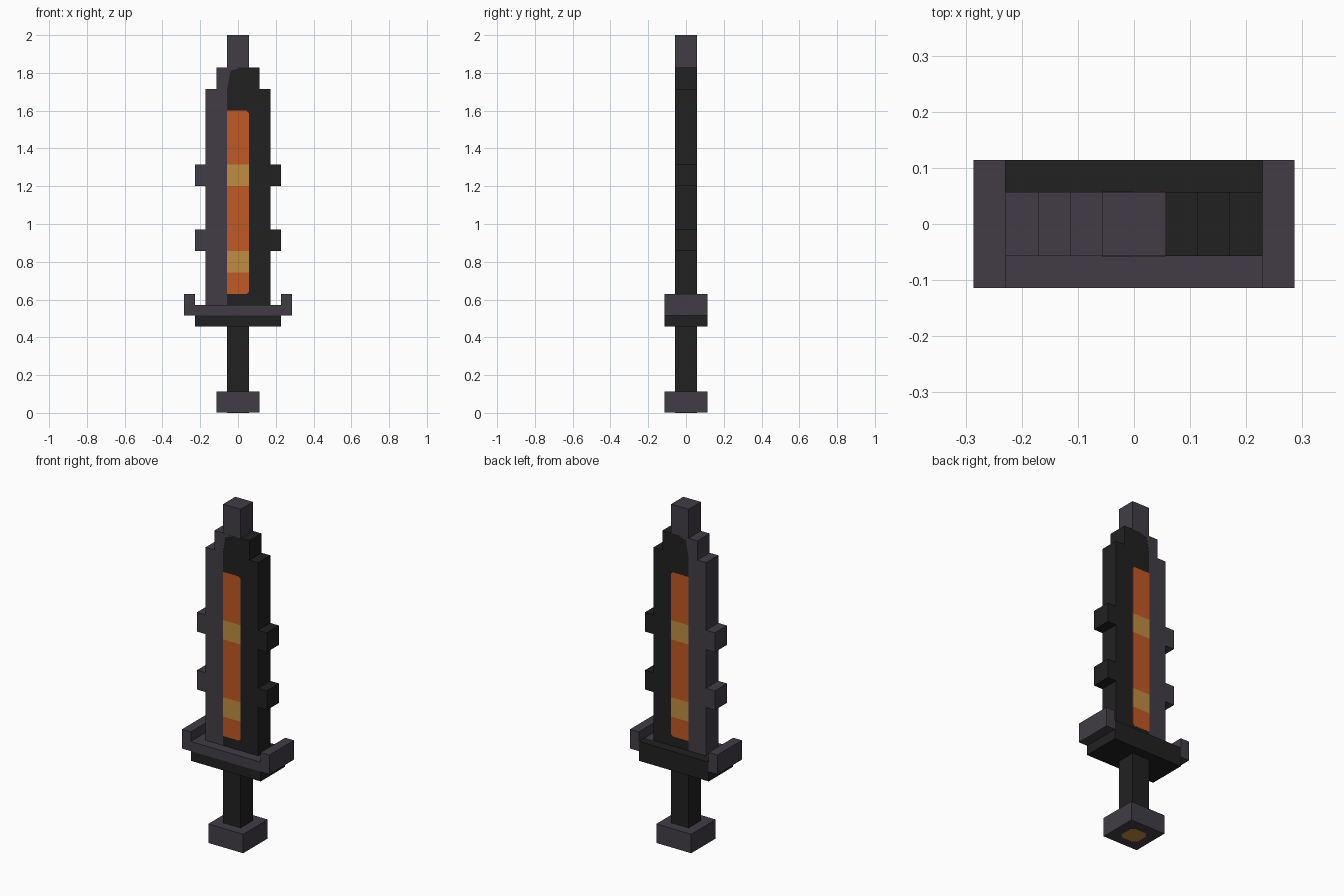
import bpy, bmesh

cube = bpy.data.objects.get("Cube")
if cube:
    bpy.data.objects.remove(cube, do_unlink=True)

U = 2 / 35  # one block of the blocky grid


def material(name, rgb):
    m = bpy.data.materials.new(name)
    m.use_nodes = True
    m.diffuse_color = (*rgb, 1)
    bsdf = m.node_tree.nodes["Principled BSDF"]
    bsdf.inputs["Base Color"].default_value = (*rgb, 1)
    bsdf.inputs["Roughness"].default_value = 0.9
    return m


STEEL = material("purple grey steel", (0.054, 0.046, 0.062))
DARK = material("charcoal", (0.0152, 0.0152, 0.0152))
ORANGE = material("glowing orange", (0.54, 0.098, 0.0176))
GOLD = material("amber gold", (0.527, 0.27, 0.051))


def prism(name, base, offset, mat):
    """Extrude a flat polygon along an offset, all in grid blocks."""
    bm = bmesh.new()
    face = bm.faces.new([bm.verts.new([c * U for c in p]) for p in base])
    out = bmesh.ops.extrude_face_region(bm, geom=[face], use_keep_orig=True)
    top = [v for v in out["geom"] if isinstance(v, bmesh.types.BMVert)]
    bmesh.ops.translate(bm, verts=top, vec=[c * U for c in offset])
    bmesh.ops.recalc_face_normals(bm, faces=bm.faces)
    mesh = bpy.data.meshes.new(name)
    bm.to_mesh(mesh)
    bm.free()
    mesh.materials.append(mat)
    obj = bpy.data.objects.new(name, mesh)
    bpy.context.collection.objects.link(obj)
    return obj


def box(name, x, y, z, mat):
    base = [(x[0], y[0], z[0]), (x[1], y[0], z[0]), (x[1], y[1], z[0]), (x[0], y[1], z[0])]
    return prism(name, base, (0, 0, z[1] - z[0]), mat)


def slab(name, outline, half_depth, mat):
    """Front outline (x, z) extruded through the blade thickness."""
    return prism(name, [(x, -half_depth, z) for x, z in outline], (0, 2 * half_depth, 0), mat)


# Pommel with a clipped square inlay under it, and the grip
box("pommel", (-2, 2), (-2, 2), (0.03, 2), STEEL)
c = 0.6
clipped = [(-c, -1), (c, -1), (1, -c), (1, c), (c, 1), (-c, 1), (-1, c), (-1, -c)]
prism("pommel_inlay", [(x, y, 0) for x, y in clipped], (0, 0, 0.03), GOLD)
box("grip", (-1, 1), (-1, 1), (2, 8), DARK)

# Guard: dark base, pale front bar, dark back bar, raised ends
box("guard_base", (-4, 4), (-2, 2), (8, 9), DARK)
box("guard_front_bar", (-4, 4), (-2, 1), (9, 10), STEEL)
box("guard_back_bar", (-4, 4), (1, 2), (9, 10), DARK)
for side, x in (("right", (-5, -4)), ("left", (4, 5))):
    box("guard_end_" + side, x, (-2, 2), (9, 11), STEEL)

# Blade: pale edge, dark body and pale tip
slab("blade_pale_edge", [(-3, 10), (-1, 10), (-1, 32), (-2, 32), (-2, 30), (-3, 30)], 1, STEEL)
slab("blade_dark_body", [(-1, 10), (3, 10), (3, 30), (2, 30), (2, 32), (-1, 32)], 1, DARK)
slab("blade_corner_chip", [(-1, 30), (-0.7, 31.7), (0, 31.9), (0, 32), (-1, 32)], 1.015, STEEL)
box("blade_tip", (-1, 1), (-1, 1), (32, 35), STEEL)

# Teeth on both blade edges
for side, x, mat in (("right", (-4, -3), STEEL), ("left", (3, 4), DARK)):
    for level, z in (("lower", 15), ("upper", 21)):
        box(f"tooth_{side}_{level}", x, (-1, 1), (z, z + 2), mat)

# Glowing core showing on both faces, banded, with clipped left corners
n = 0.2
core = [
    ("core_bottom", [(-1, 11), (1 - n, 11), (1, 11 + n), (1, 13), (-1, 13)], ORANGE),
    ("core_lower_band", [(-1, 13), (1, 13), (1, 15), (-1, 15)], GOLD),
    ("core_middle", [(-1, 15), (1, 15), (1, 21), (-1, 21)], ORANGE),
    ("core_upper_band", [(-1, 21), (1, 21), (1, 23), (-1, 23)], GOLD),
    ("core_top", [(-1, 23), (1, 23), (1, 28 - n), (1 - n, 28), (-1, 28)], ORANGE),
]
for name, outline, mat in core:
    slab(name, outline, 1.015, mat)
